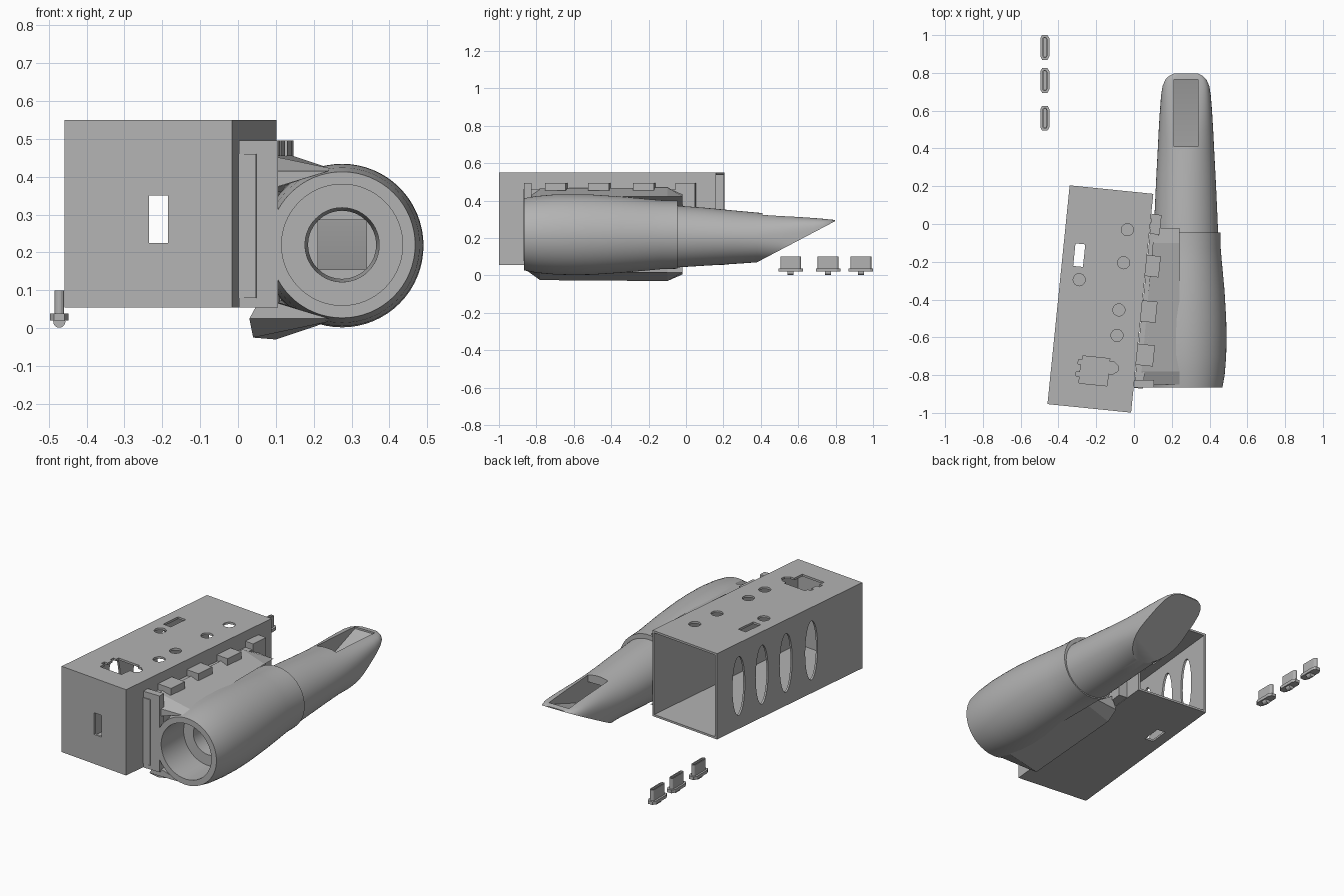
import bpy, bmesh, math
from mathutils import Matrix, Vector

if "Cube" in bpy.data.objects:
    bpy.data.objects.remove(bpy.data.objects["Cube"])

grey = bpy.data.materials.new("plain grey")
grey.diffuse_color = (0.45, 0.45, 0.45, 1)
grey.use_nodes = True
grey.node_tree.nodes["Principled BSDF"].inputs["Base Color"].default_value = grey.diffuse_color

# The case stands turned on the ground plane; W maps its own axes to the world
W = Matrix.Translation((-0.178, -0.397, 0)) @ Matrix.Rotation(math.radians(-5.8), 4, 'Z')
I = Matrix.Identity(4)


def make(name, bm, m=I):
    bmesh.ops.recalc_face_normals(bm, faces=bm.faces)
    me = bpy.data.meshes.new(name)
    bm.to_mesh(me)
    bm.free()
    me.transform(m)
    me.materials.append(grey)
    ob = bpy.data.objects.new(name, me)
    bpy.context.collection.objects.link(ob)
    return ob


def box(name, x0, x1, y0, y1, z0, z1, m=I):
    bm = bmesh.new()
    bmesh.ops.create_cube(bm, size=1)
    for v in bm.verts:
        v.co = ((x0 + x1) / 2 + v.co.x * (x1 - x0), (y0 + y1) / 2 + v.co.y * (y1 - y0),
                (z0 + z1) / 2 + v.co.z * (z1 - z0))
    return make(name, bm, m)


def loft(name, rings, m=I, closed=False):
    """Skin equal-length rings of points; cap the ends unless closed."""
    bm = bmesh.new()
    vs = [[bm.verts.new(p) for p in r] for r in rings]
    n = len(vs[0])
    pairs = list(zip(vs, vs[1:])) + ([(vs[-1], vs[0])] if closed else [])
    for a, b in pairs:
        for i in range(n):
            bm.faces.new((a[i], a[(i + 1) % n], b[(i + 1) % n], b[i]))
    if not closed:
        bm.faces.new(vs[0])
        bm.faces.new(vs[-1])
    return make(name, bm, m)


def prism(name, pts, axis, a, b, m=I):
    """Extrude a 2D outline along axis 0, 1 or 2."""
    def put(p, h):
        q = list(p)
        q.insert(axis, h)
        return q
    return loft(name, [[put(p, h) for p in pts] for h in (a, b)], m)


def oval(cx, cy, rx, ry, n=32):
    return [(cx + rx * math.cos(2 * math.pi * i / n), cy + ry * math.sin(2 * math.pi * i / n))
            for i in range(n)]


def cut(ob, cutters):
    for c in cutters:
        mod = ob.modifiers.new("cut", 'BOOLEAN')
        mod.object = c
        mod.solver = 'EXACT'
    dg = bpy.context.evaluated_depsgraph_get()
    me = bpy.data.meshes.new_from_object(ob.evaluated_get(dg))
    ob.modifiers.clear()
    ob.data = me
    for c in cutters:
        bpy.data.objects.remove(c)


# Case: thin-walled box, open at the back
HX, HY, Z0, Z1, T = 0.2225, 0.582, 0.055, 0.55, 0.012
case = box("case", -HX, HX, -HY, HY, Z0, Z1, W)
cutters = [box("cavity", -HX + T, HX - T, -HY + T, HY + 0.1, Z0 + T, Z1 - T, W)]
# oval openings in the left wall
for f in (0.15, 0.31, 0.475, 0.65):
    y = HY - f * 2 * HY
    cutters.append(prism("oval_cut", oval(y, 0.302, 0.05, 0.17), 0, -HX - 0.05, -HX + 0.05, W))
# round holes in the top
for x, y in ((-0.035, -0.03), (-0.055, -0.205), (-0.08, -0.455), (-0.09, -0.59), (-0.29, -0.295)):
    cutters.append(prism("round_cut", oval(x, y, 0.032, 0.032), 2, 0.5, 0.6))
# slot through top and floor, slot in the front wall
ts = Matrix.Translation((-0.29, -0.165, 0)) @ Matrix.Rotation(math.radians(-5.8), 4, 'Z')
cutters.append(box("slot_cut", -0.026, 0.026, -0.06, 0.06, 0, 0.7, ts))
cutters.append(box("front_slot_cut", -0.235, -0.185, -1.05, -0.9, 0.225, 0.35))
# notched socket in the top
so = Matrix.Translation((-0.21, -0.78, 0)) @ Matrix.Rotation(math.radians(-5.8), 4, 'Z')
socket = [(-0.075, -0.07), (0.075, -0.07), (0.075, -0.005), (0.1, -0.005), (0.125, 0.015),
          (0.125, 0.04), (0.1, 0.06), (0.075, 0.06), (0.075, 0.075), (-0.07, 0.075),
          (-0.07, 0.055), (-0.09, 0.055), (-0.09, 0.03), (-0.075, 0.03), (-0.075, -0.01),
          (-0.095, -0.01), (-0.095, -0.035), (-0.075, -0.035)]
cutters.append(prism("socket_cut", socket, 2, 0.5, 0.6, so))
cut(case, cutters)

# Bracket on the right wall
box("bracket_plate", HX + 0.003, HX + 0.05, -0.45, 0.42, 0.08, 0.46, W)
box("bracket_front_post", 0.002, 0.105, -0.865, -0.825, 0.055, 0.495)
box("bracket_rear_post", HX + 0.002, HX + 0.055, 0.37, 0.475, 0.055, 0.495, W)
Wi = W.inverted()
for x, y, d in ((0.02, -0.69, 0.09), (0.044, -0.46, 0.08), (0.067, -0.22, 0.073)):
    ly = (Wi @ Vector((x, y, 0))).y
    for z in (0.455, 0.055):
        box("bracket_tab", HX, HX + d, ly - 0.056, ly + 0.056, z, z + 0.04, W)


# Webs joining bracket and barrel, above and below
for s in (1, -1):
    rings = []
    for y, x, h in ((-0.85, 0.03, 0.195), (-0.78, 0.04, 0.245), (-0.1, 0.1, 0.25), (-0.02, 0.11, 0.215)):
        rings.append([(x, y, 0.22 + s * h), (0.24, y, 0.22 + s * min(h, 0.203)), (x + 0.03, y, 0.22 + s * 0.14)])
    loft("web", rings)


# Barrel and mouthpiece: y, half width, bottom z, top z, squareness
CX = 0.275


def ring(y, rx, zb, zt, n=2.0, count=64):
    out = []
    for i in range(count):
        a = 2 * math.pi * i / count
        c, s = math.cos(a), math.sin(a)
        out.append((CX + rx * math.copysign(abs(c) ** (2 / n), c), y,
                    (zb + zt) / 2 + (zt - zb) / 2 * math.copysign(abs(s) ** (2 / n), s)))
    return out


barrel = [(-0.865, 0.193, 0.027, 0.413), (-0.8, 0.205, 0.014, 0.424), (-0.7, 0.213, 0.005, 0.433),
          (-0.6, 0.215, 0.002, 0.434), (-0.5, 0.213, 0.004, 0.432), (-0.35, 0.204, 0.014, 0.422),
          (-0.2, 0.19, 0.027, 0.408), (-0.13, 0.184, 0.034, 0.402), (-0.045, 0.182, 0.036, 0.4),
          (-0.045, 0.09, 0.13, 0.31), (-0.66, 0.098, 0.122, 0.318), (-0.66, 0.16, 0.06, 0.38),
          (-0.865, 0.16, 0.06, 0.38)]
barrel_ob = loft("barrel", [ring(*r) for r in barrel], closed=True)

mouth = [(-0.06, 0.171, 0.042, 0.374), (0.1, 0.164, 0.052, 0.362), (0.25, 0.157, 0.061, 0.348),
         (0.38, 0.15, 0.07, 0.336, 2.1), (0.5, 0.144, 0.075, 0.325, 2.5), (0.6, 0.138, 0.08, 0.316, 3.2),
         (0.68, 0.132, 0.083, 0.309, 4), (0.73, 0.125, 0.085, 0.304, 5), (0.765, 0.112, 0.087, 0.3, 6),
         (0.785, 0.096, 0.088, 0.298, 6), (0.797, 0.075, 0.09, 0.296, 6)]
mouthpiece = loft("mouthpiece", [ring(*r) for r in mouth])
# sloped underside, bore, and the sloping window chamber
cut(mouthpiece, [
    prism("beak_cut", [(0.375, 0.068), (0.82, 0.302), (0.9, 0.302), (0.9, -0.1), (0.375, -0.1)],
          0, 0, 0.6),
    prism("bore_cut", oval(CX, 0.22, 0.09, 0.09), 1, -0.2, 0.2),
    prism("window_cut", [(0.15, 0.155), (0.38, 0.155), (0.765, 0.29), (0.765, 0.5), (0.41, 0.5),
                         (0.41, 0.285), (0.15, 0.285)], 0, CX - 0.064, CX + 0.064)])

for ob in (barrel_ob, mouthpiece):
    bpy.ops.object.select_all(action='DESELECT')
    ob.select_set(True)
    bpy.context.view_layer.objects.active = ob
    bpy.ops.object.shade_smooth_by_angle(angle=math.radians(30))


# Three loose keys: flanged base, upright sleeve, round foot
def slot_outline(x, y, hx, hy, n=8):
    pts = []
    for end in (1, -1):
        for i in range(n + 1):
            a = math.pi * i / n
            pts.append((x + end * hx * math.cos(a), y + end * (hy - hx + hx * math.sin(a))))
    return pts


KX = -0.472
for y in (0.56, 0.76, 0.935):
    base = [(KX - 0.024, y - 0.048), (KX - 0.014, y - 0.066), (KX + 0.014, y - 0.066), (KX + 0.024, y - 0.048),
            (KX + 0.024, y + 0.048), (KX + 0.014, y + 0.066), (KX - 0.014, y + 0.066), (KX - 0.024, y + 0.048)]
    prism("key_base", base, 2, 0.02, 0.038)
    sleeve = prism("key_sleeve", slot_outline(KX, y, 0.013, 0.056), 2, 0.036, 0.1)
    cut(sleeve, [prism("sleeve_cut", slot_outline(KX, y, 0.007, 0.05), 2, 0.045, 0.2)])
    prism("key_foot", oval(KX, 0.017, 0.016, 0.016, 20), 1, y - 0.016, y + 0.016)
